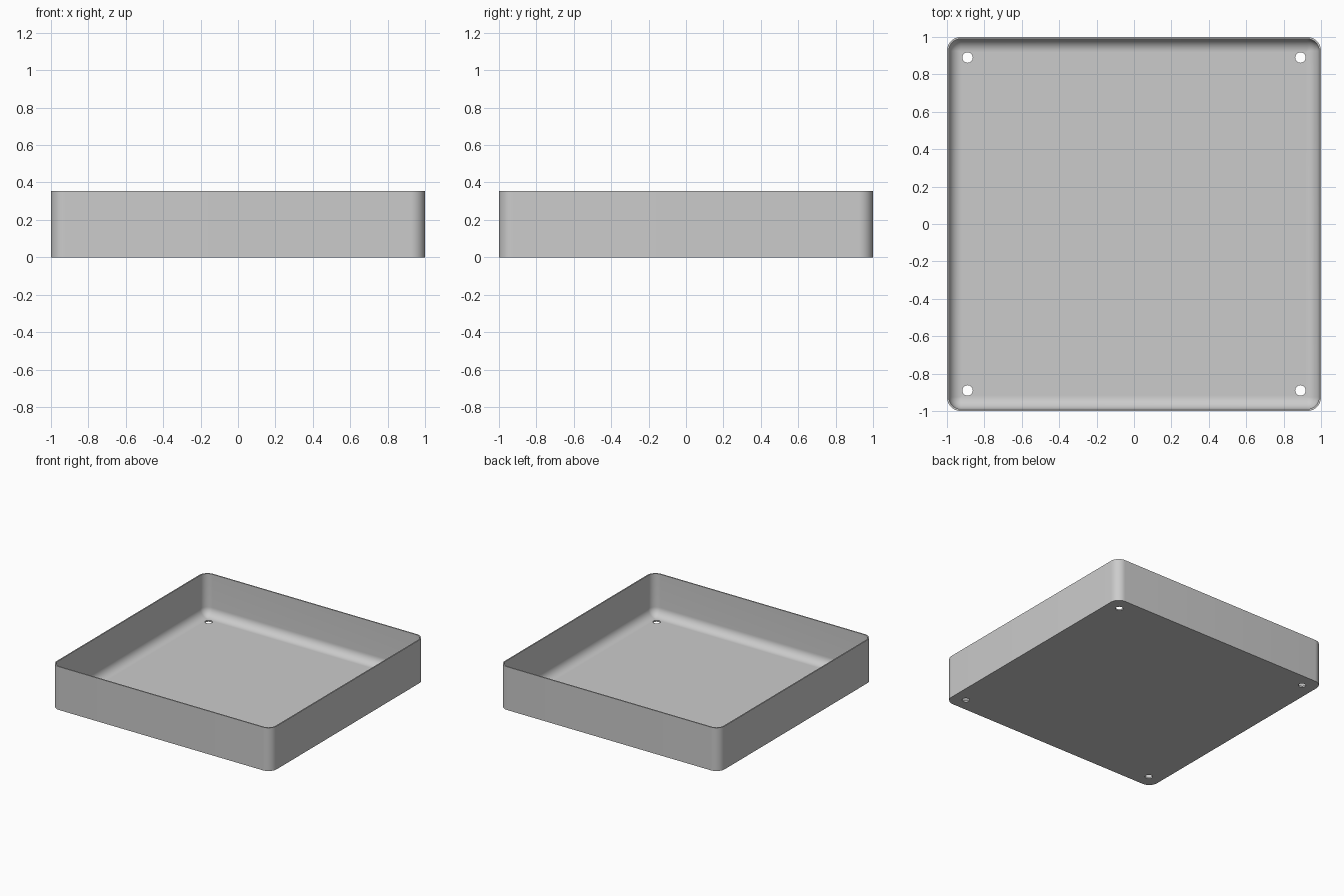
import bpy, bmesh, math

cube = bpy.data.objects.get("Cube")
if cube:
    bpy.data.objects.remove(cube, do_unlink=True)

HALF, HEIGHT, CORNER = 1.0, 0.355, 0.075
WALL, FLOOR, FILLET = 0.01, 0.012, 0.07
HOLE_POS, HOLE_RADIUS = 0.89, 0.028
ARC = 12

grey = bpy.data.materials.new("plain grey")
grey.use_nodes = True
colour = (0.6, 0.6, 0.6, 1)
grey.diffuse_color = colour
grey.node_tree.nodes["Principled BSDF"].inputs["Base Color"].default_value = colour


def rounded_ring(bm, inset, z):
    """Rounded square, offset inwards from the outer wall."""
    radius = max(CORNER - inset, 0.003)
    centre = HALF - inset - radius
    ring = []
    for corner in range(4):
        mid = math.radians(45 + 90 * corner)
        cx, cy = math.copysign(centre, math.cos(mid)), math.copysign(centre, math.sin(mid))
        for i in range(ARC + 1):
            a = math.radians(90 * (corner + i / ARC))
            ring.append(bm.verts.new((cx + radius * math.cos(a), cy + radius * math.sin(a), z)))
    return ring


# Wall section: outside, rim, inside, then the curve down to the floor
section = [(0, 0), (0, HEIGHT), (WALL, HEIGHT)]
for i in range(ARC + 1):
    a = math.pi / 2 * i / ARC
    section.append((WALL + FILLET * (1 - math.cos(a)), FLOOR + FILLET * (1 - math.sin(a))))

# Tray body
bm = bmesh.new()
rings = [rounded_ring(bm, inset, z) for inset, z in section]
for low, high in zip(rings, rings[1:]):
    for i in range(len(low)):
        j = (i + 1) % len(low)
        bm.faces.new((low[i], low[j], high[j], high[i]))
bm.faces.new(rings[0][::-1])
bm.faces.new(rings[-1])
bmesh.ops.recalc_face_normals(bm, faces=bm.faces)
mesh = bpy.data.meshes.new("tray")
bm.to_mesh(mesh)
bm.free()
mesh.materials.append(grey)
tray = bpy.data.objects.new("tray", mesh)
bpy.context.collection.objects.link(tray)

# Four screw holes through the floor
bm = bmesh.new()
for sx in (-1, 1):
    for sy in (-1, 1):
        made = bmesh.ops.create_cone(bm, cap_ends=True, segments=32, radius1=HOLE_RADIUS,
                                     radius2=HOLE_RADIUS, depth=0.2)
        bmesh.ops.translate(bm, verts=made["verts"], vec=(sx * HOLE_POS, sy * HOLE_POS, 0))
cutter_mesh = bpy.data.meshes.new("hole_cutter")
bm.to_mesh(cutter_mesh)
bm.free()
cutter_mesh.materials.append(grey)
cutter = bpy.data.objects.new("hole_cutter", cutter_mesh)
bpy.context.collection.objects.link(cutter)

cut = tray.modifiers.new("holes", "BOOLEAN")
cut.operation, cut.solver, cut.object = "DIFFERENCE", "EXACT", cutter
bpy.context.view_layer.objects.active = tray
tray.select_set(True)
bpy.ops.object.modifier_apply(modifier=cut.name)
bpy.data.objects.remove(cutter, do_unlink=True)
bpy.ops.object.shade_smooth_by_angle(angle=math.radians(35))
